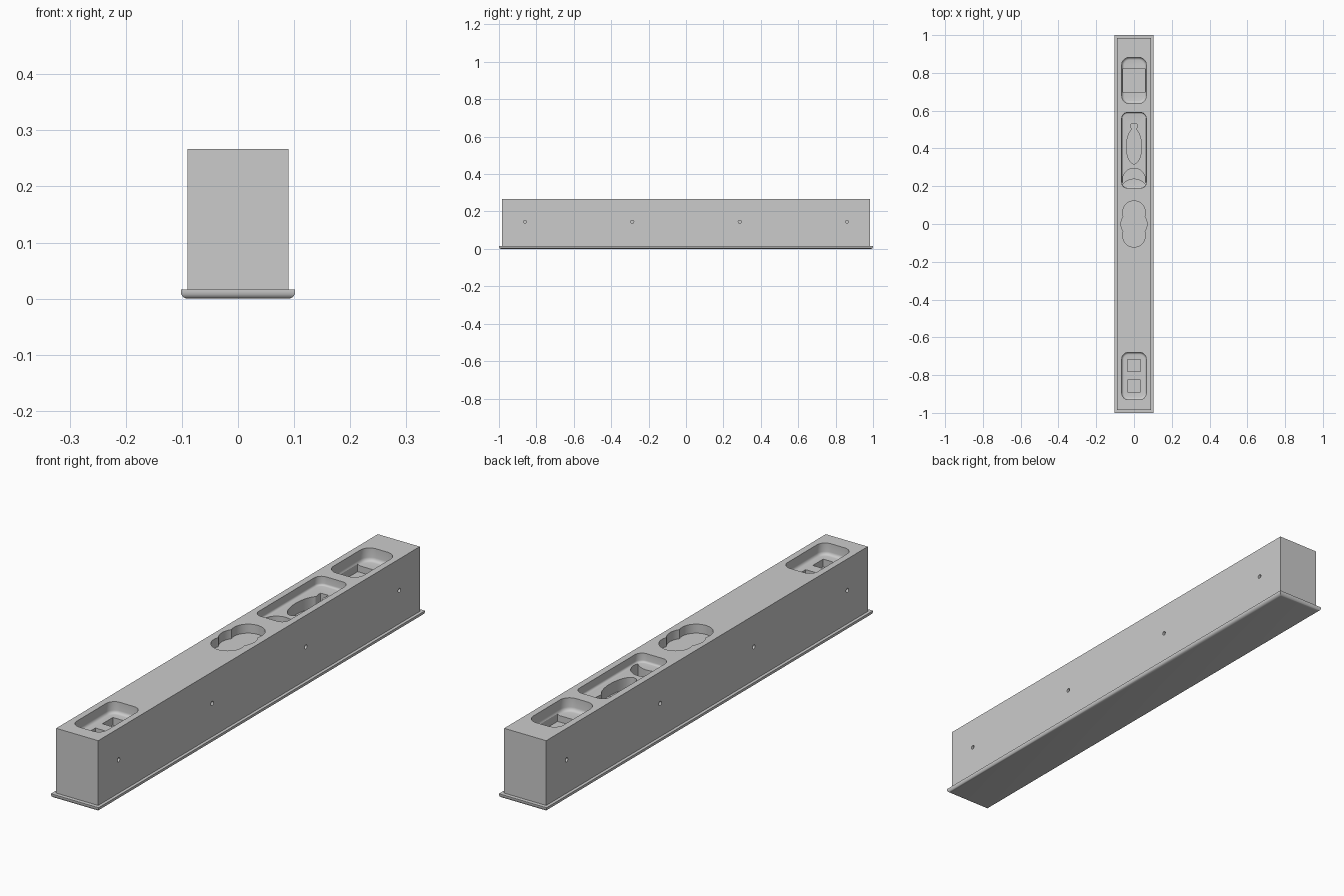
import bpy, bmesh
from math import sin, cos, pi, radians, atan2, hypot
from mathutils import Matrix

cube = bpy.data.objects.get("Cube")
if cube:
    bpy.data.objects.remove(cube)

TOP = 0.267      # top of the body
BASE = 0.016     # top of the base lip

grey = bpy.data.materials.new("Plain grey")
grey.use_nodes = True
colour = (0.6, 0.6, 0.6, 1)
grey.diffuse_color = colour
grey.node_tree.nodes["Principled BSDF"].inputs["Base Color"].default_value = colour


def make_object(name, bm):
    bmesh.ops.recalc_face_normals(bm, faces=bm.faces)
    mesh = bpy.data.meshes.new(name)
    bm.to_mesh(mesh)
    bm.free()
    mesh.materials.append(grey)
    obj = bpy.data.objects.new(name, mesh)
    bpy.context.collection.objects.link(obj)
    return obj


def prism(name, outline, z0, z1, bottom_round=0):
    """Extrude an xy outline from z0 to z1, optionally rounding the bottom rim."""
    bm = bmesh.new()
    face = bm.faces.new([bm.verts.new((x, y, z0)) for x, y in outline])
    rim = list(face.edges)
    new = bmesh.ops.extrude_face_region(bm, geom=[face], use_keep_orig=True)["geom"]
    for v in new:
        if isinstance(v, bmesh.types.BMVert):
            v.co.z = z1
    if bottom_round:
        bmesh.ops.bevel(bm, geom=rim, offset=bottom_round, segments=4,
                        profile=0.5, affect="EDGES", clamp_overlap=True)
    return make_object(name, bm)


def rectangle(y, half_x, half_y):
    return [(-half_x, y - half_y), (half_x, y - half_y),
            (half_x, y + half_y), (-half_x, y + half_y)]


def rounded_rectangle(y, half_x, half_y, r, steps=8):
    points = []
    for q, (sx, sy) in enumerate([(1, 1), (-1, 1), (-1, -1), (1, -1)]):
        for i in range(steps + 1):
            a = (q + i / steps) * pi / 2
            points.append((sx * (half_x - r) + r * cos(a),
                           y + sy * (half_y - r) + r * sin(a)))
    return points


def arc(y, r, start, end, steps=32):
    return [(r * cos(start + (end - start) * i / steps),
             y + r * sin(start + (end - start) * i / steps)) for i in range(steps + 1)]


def trefoil(end_y, end_r, mid_r):
    """Outer boundary of three overlapping circles in a row."""
    y = (mid_r ** 2 - end_r ** 2 + end_y ** 2) / (2 * end_y)
    x = (mid_r ** 2 - y ** 2) ** 0.5
    a, b = atan2(y, x), atan2(y - end_y, x)
    right = arc(0, mid_r, -a, a, 20)[:-1]
    upper = arc(end_y, end_r, b, pi - b)[:-1]
    half = right + upper
    return half + [(-px, -py) for px, py in half]


def flask(y, half_w, half_l, neck_w, neck_end):
    """Long oval with a straight neck at the +y end."""
    steps = 40
    oval = [(half_w * cos(a), y + half_l * sin(a))
            for a in (-pi / 2 + pi * i / steps for i in range(steps + 1))]
    right = [p for p in oval[1:] if p[1] < y or p[0] > neck_w * 0.8]
    right += [(neck_w * 0.8, y + half_l), (neck_w, neck_end - 0.01), (neck_w, neck_end)]
    return [oval[0]] + right + [(-px, py) for px, py in reversed(right)]


def crescent(horn_x, horn_y, outer_top, inner_top):
    """Moon shape between two arcs that share their end points."""
    def bow(top):
        h = top - horn_y
        r = (horn_x ** 2 + h ** 2) / (2 * h)
        a = atan2(horn_y - (top - r), horn_x)
        return arc(top - r, r, a, pi - a, 24)
    return bow(outer_top) + bow(inner_top)[-2:0:-1]


def cut(target, cutter):
    mod = target.modifiers.new("Cut", "BOOLEAN")
    mod.operation = "DIFFERENCE"
    mod.solver = "EXACT"
    mod.object = cutter
    bpy.context.view_layer.objects.active = target
    bpy.ops.object.modifier_apply(modifier=mod.name)
    bpy.data.objects.remove(cutter)


def pocket(outline, depth, bottom_round=0, start=0.03):
    cut(body, prism("cutter", outline, TOP - depth, TOP + start, bottom_round))


# Base lip with a rounded underside
lip = prism("base_lip", rectangle(0, 0.102, 1.0), 0, BASE, 0.012)

# Long block
body = prism("body", rectangle(0, 0.09, 0.985), BASE - 0.002, TOP)

# Rear tray with a deeper square well across it
pocket(rounded_rectangle(0.76, 0.065, 0.122, 0.04), 0.05, 0.014)
pocket(rectangle(0.76, 0.0615, 0.061), 0.075)

# Long tray holding flask and crescent recesses
pocket(rounded_rectangle(0.39, 0.065, 0.2, 0.03), 0.035, 0.008)
pocket(flask(0.41, 0.04, 0.092, 0.017, 0.53), 0.08)
pocket(crescent(0.056, 0.215, 0.295, 0.24), 0.08)

# Three-lobed recess at the middle
pocket(trefoil(0.062, 0.06, 0.069), 0.035)

# Front tray with two square wells
pocket(rounded_rectangle(-0.805, 0.065, 0.125, 0.035), 0.045, 0.012)
for y in (-0.75, -0.857):
    pocket(rectangle(y, 0.034, 0.032), 0.075)

# Screw holes along both long sides
for y in (-0.86, -0.287, 0.287, 0.86):
    for side in (-1, 1):
        bm = bmesh.new()
        bmesh.ops.create_cone(bm, cap_ends=True, segments=20, radius1=0.008,
                              radius2=0.008, depth=0.06,
                              matrix=Matrix.Translation((side * 0.09, y, 0.145))
                              @ Matrix.Rotation(radians(90), 4, "Y"))
        cut(body, make_object("cutter", bm))

# Smooth the curved walls, keep the corners sharp
bpy.ops.object.select_all(action="DESELECT")
for obj in (body, lip):
    obj.select_set(True)
bpy.context.view_layer.objects.active = body
bpy.ops.object.shade_smooth_by_angle(angle=radians(30))
